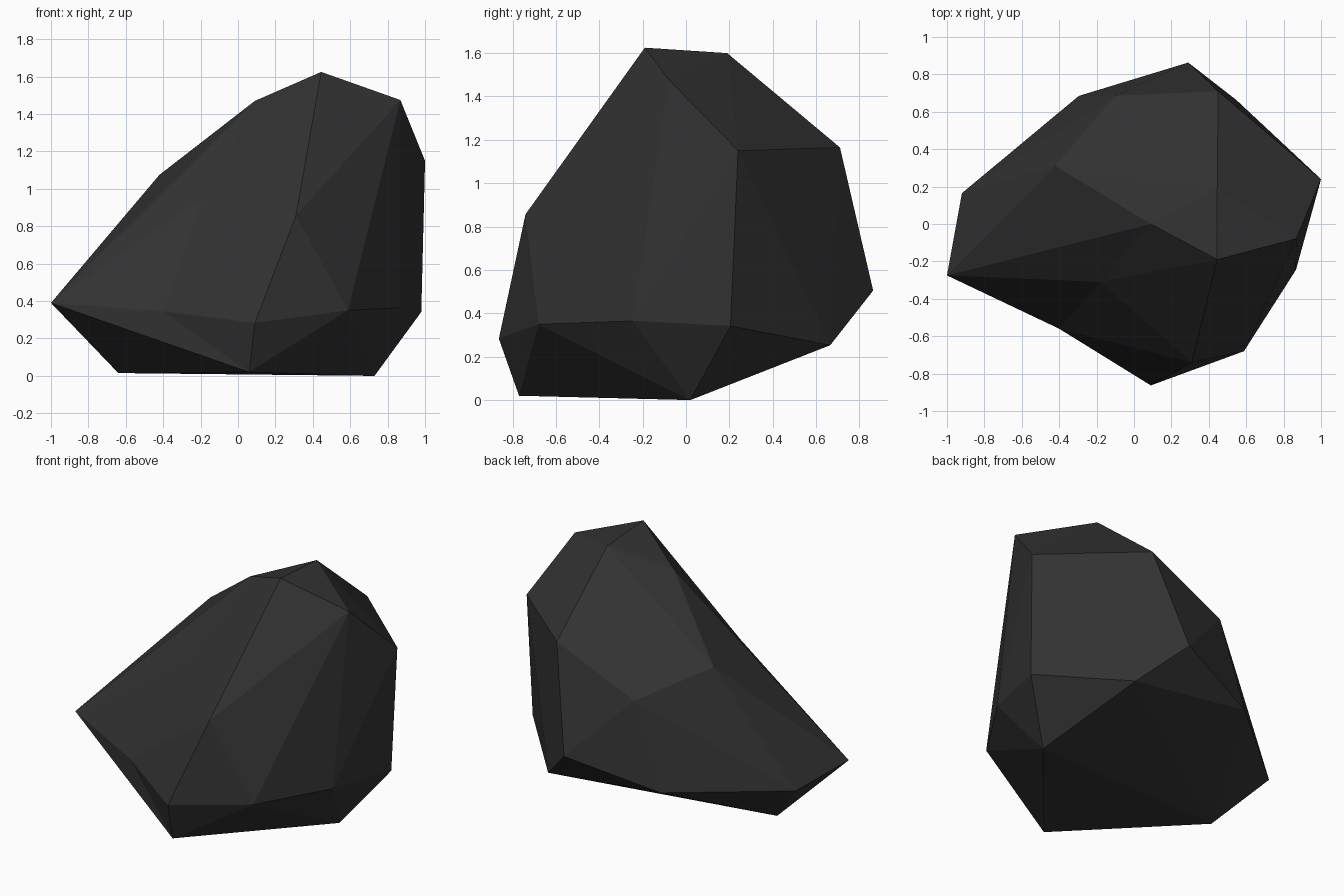
import bpy, bmesh
from mathutils import Vector

if "Cube" in bpy.data.objects:
    bpy.data.objects.remove(bpy.data.objects["Cube"])

# Corner points of the boulder, ordered by height
corners = [
    # crown
    (.445, -.19, 1.625), (.445, .19, 1.60), (.868, -.078, 1.475), (.09, 0, 1.47),
    # shoulders
    (.45, .71, 1.165), (1, .24, 1.15), (-.42, .31, 1.075), (-.10, .685, .91), (.31, -.74, .857),
    # waist
    (.29, .863, .505), (-1, -.275, .39), (.866, -.245, .365), (-.295, .685, .352), (.588, -.68, .35),
    (.98, .205, .342), (-.92, .165, .333), (.09, -.863, .283), (.545, .665, .253),
    # foot
    (.06, -.77, .02), (-.64, -.04, .015), (.73, .02, 0),
]
# Slightly dented corners: (position, outward offset used while wrapping the skin)
dents = [
    ((-.18, -.31, .96), (-.04, -.04, .04)),
    ((-.40, -.56, .345), (-.05, -.10, 0)),
]

# Wrap a faceted skin round the corners, then press the dents back in
bm = bmesh.new()
for c in corners:
    bm.verts.new(c)
dented = [(bm.verts.new(Vector(p) + Vector(o)), Vector(p)) for p, o in dents]
bmesh.ops.convex_hull(bm, input=bm.verts[:])
for v, p in dented:
    v.co = p
bmesh.ops.recalc_face_normals(bm, faces=bm.faces[:])

mesh = bpy.data.meshes.new("boulder")
bm.to_mesh(mesh)
bm.free()

# Dark stone colour
stone = bpy.data.materials.new("dark stone")
stone.diffuse_color = (.032, .032, .032, 1)
stone.use_nodes = True
stone.node_tree.nodes["Principled BSDF"].inputs["Base Color"].default_value = stone.diffuse_color
mesh.materials.append(stone)

boulder = bpy.data.objects.new("boulder", mesh)
bpy.context.collection.objects.link(boulder)
